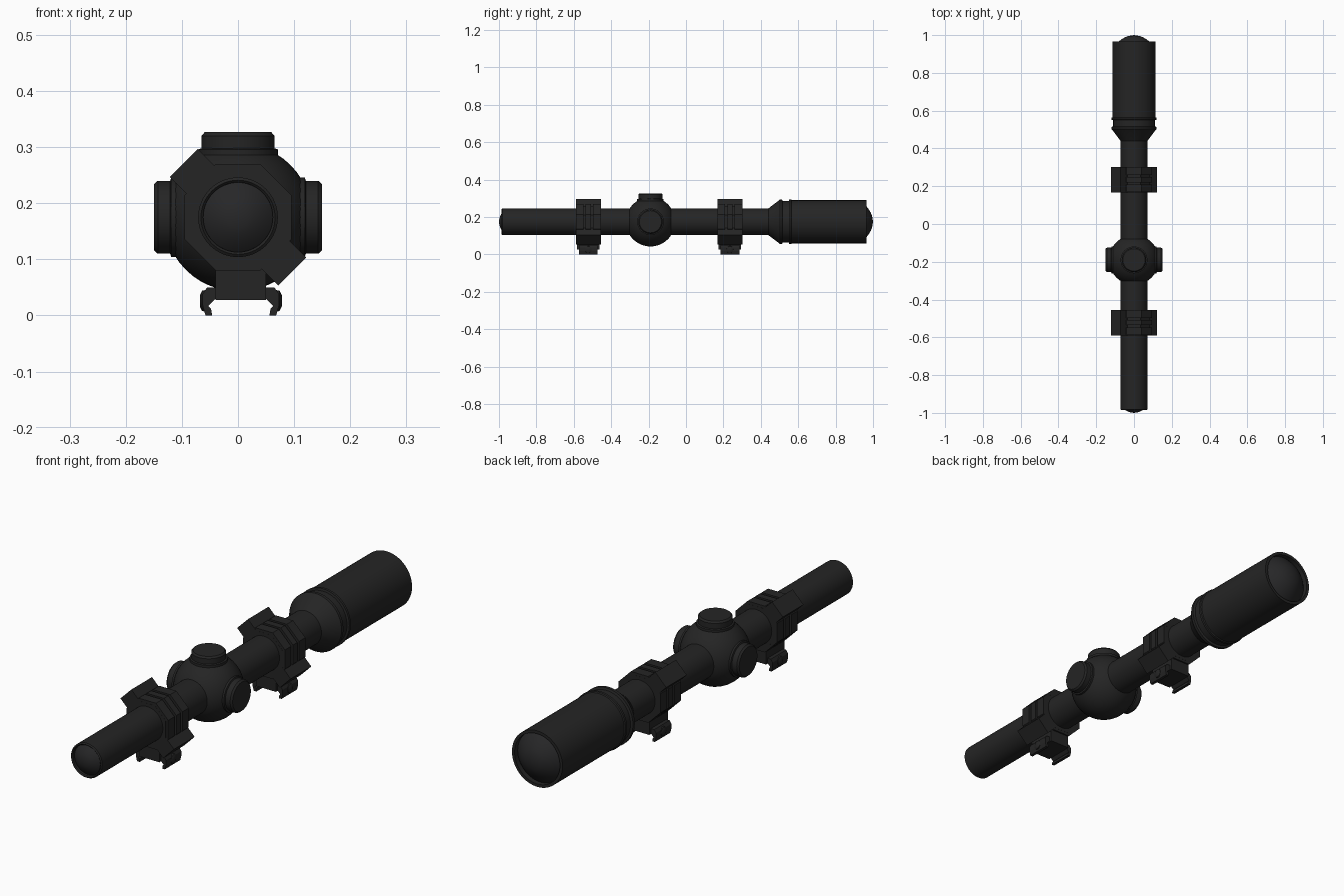
import bpy, bmesh, math
from mathutils import Matrix, Vector

if "Cube" in bpy.data.objects:
    bpy.data.objects.remove(bpy.data.objects["Cube"])

ZC = 0.175          # height of the optical axis
TURRET_Y = -0.19

black = bpy.data.materials.new("matte black")
black.diffuse_color = (0.018, 0.018, 0.018, 1)
black.use_nodes = True
black.node_tree.nodes["Principled BSDF"].inputs["Base Color"].default_value = black.diffuse_color
lens_mat = bpy.data.materials.new("dark lens")
lens_mat.diffuse_color = (0.02, 0.02, 0.021, 1)
lens_mat.use_nodes = True
lens_mat.node_tree.nodes["Principled BSDF"].inputs["Base Color"].default_value = lens_mat.diffuse_color


def finish(bm, name, mat, smooth=True):
    bmesh.ops.remove_doubles(bm, verts=bm.verts, dist=1e-5)
    bmesh.ops.recalc_face_normals(bm, faces=bm.faces)
    me = bpy.data.meshes.new(name)
    bm.to_mesh(me)
    bm.free()
    me.materials.append(mat)
    ob = bpy.data.objects.new(name, me)
    bpy.context.collection.objects.link(ob)
    if smooth:
        bpy.ops.object.select_all(action='DESELECT')
        ob.select_set(True)
        bpy.context.view_layer.objects.active = ob
        bpy.ops.object.shade_smooth_by_angle(angle=math.radians(30))
    return ob


def lathe(name, profile, origin, axis, mat=black, n=48):
    """Revolve (radius, distance) points around an axis through origin."""
    rot = Vector((0, 0, 1)).rotation_difference(Vector(axis)).to_matrix().to_4x4()
    bm = bmesh.new()
    vs = [bm.verts.new((r, 0, h)) for r, h in profile]
    es = [bm.edges.new(p) for p in zip(vs, vs[1:])]
    bmesh.ops.spin(bm, geom=vs + es, cent=(0, 0, 0), axis=(0, 0, 1),
                   angle=2 * math.pi, steps=n, use_duplicate=False)
    bm.transform(Matrix.Translation(origin) @ rot)
    return finish(bm, name, mat)


def prism(name, pts, y0, y1):
    """Extrude an (x, z) outline along y."""
    bm = bmesh.new()
    f = bm.faces.new([bm.verts.new((x, y0, z)) for x, z in pts])
    ext = bmesh.ops.extrude_face_region(bm, geom=[f])["geom"]
    bmesh.ops.translate(bm, vec=(0, y1 - y0, 0),
                        verts=[v for v in ext if isinstance(v, bmesh.types.BMVert)])
    return finish(bm, name, black, smooth=False)


def octagon(apothem):
    r = apothem / math.cos(math.pi / 8)
    return [(r * math.cos(math.pi / 8 + i * math.pi / 4),
             ZC + r * math.sin(math.pi / 8 + i * math.pi / 4)) for i in range(8)]


def dome(radius, base, tip, steps=10):
    return [(radius * math.sqrt(1 - i / steps), base + (tip - base) * i / steps)
            for i in range(steps + 1)]


# Main tube with eyepiece rim and flared objective bell
lathe("scope_tube", [
    (0, -0.965), (0.062, -0.965), (0.062, -0.982), (0.066, -0.986), (0.071, -0.982),
    (0.071, 0.44), (0.114, 0.497), (0.119, 0.502), (0.119, 0.514), (0.110, 0.517),
    (0.110, 0.550), (0.119, 0.552), (0.119, 0.562), (0.115, 0.565),
    (0.115, 0.965), (0.103, 0.965), (0.103, 0.935), (0, 0.935)],
    (0, 0, ZC), (0, 1, 0), n=64)

# Domed lenses
lathe("eyepiece_lens", dome(0.062, 0.972, 1.0), (0, 0, ZC), (0, -1, 0), lens_mat)
lathe("objective_lens", dome(0.103, 0.945, 1.0), (0, 0, ZC), (0, 1, 0), lens_mat)

# Ball shaped turret housing
ball = [(0.132 * math.sin(math.pi * i / 24), -0.132 * math.cos(math.pi * i / 24))
        for i in range(25)]
lathe("turret_housing", ball, (0, TURRET_Y, ZC), (0, 1, 0))

# Three adjustment knobs: collar, then a bevelled cap with an inset top
for name, axis in (("left_knob", (-1, 0, 0)), ("right_knob", (1, 0, 0)),
                   ("top_knob", (0, 0, 1))):
    lathe(name, [(0, 0.06), (0.071, 0.06), (0.071, 0.119), (0.065, 0.121),
                 (0.065, 0.143), (0.059, 0.150), (0, 0.150)],
          (0, TURRET_Y, ZC + (0.002 if axis[2] else 0)), axis)

# Two mounting rings
for label, yc in (("rear", -0.522), ("front", 0.235)):
    h = 0.067
    # Octagonal core with raised bands
    prism(label + "_ring_core", octagon(0.084), yc - h, yc + h)
    for i, off in enumerate((-0.046, 0, 0.046)):
        w = 0.014 if i == 1 else 0.0205
        prism(f"{label}_ring_band_{i + 1}", octagon(0.095), yc + off - w, yc + off + w)
    # Diagonal clamp flanges, upper left and lower right
    for side, s in (("upper", 1), ("lower", -1)):
        u, v = Vector((-s, s)) / math.sqrt(2), Vector((s, s)) / math.sqrt(2)
        c = Vector((0, ZC))
        pts = [tuple(c + u * a + v * b) for a, b in
               ((0.075, -0.035), (0.137, -0.035), (0.137, 0.035), (0.075, 0.035))]
        prism(f"{label}_{side}_flange", pts, yc - h, yc + h)
    # Pedestal and rail jaws
    prism(label + "_pedestal", [(-0.04, 0.028), (0.05, 0.028), (0.05, 0.10), (-0.04, 0.10)],
          yc - 0.060, yc + 0.060)
    for side, s in (("left", -1), ("right", 1)):
        pts = [(0.005 + s * x, z) for x, z in
               ((0.035, 0.05), (0.06, 0.05), (0.068, 0.038), (0.068, 0.018), (0.063, 0),
                (0.051, 0), (0.053, 0.012), (0.058, 0.017), (0.045, 0.030), (0.035, 0.030))]
        prism(f"{label}_{side}_jaw", pts, yc - 0.050, yc + 0.050)
        # Clamp bolt head
        lathe(f"{label}_{side}_bolt", [(0, 0.06), (0.020, 0.06), (0.018, 0.069),
                                       (0.010, 0.073), (0, 0.073)],
              (0.005, yc, 0.026), (s, 0, 0), n=16)
